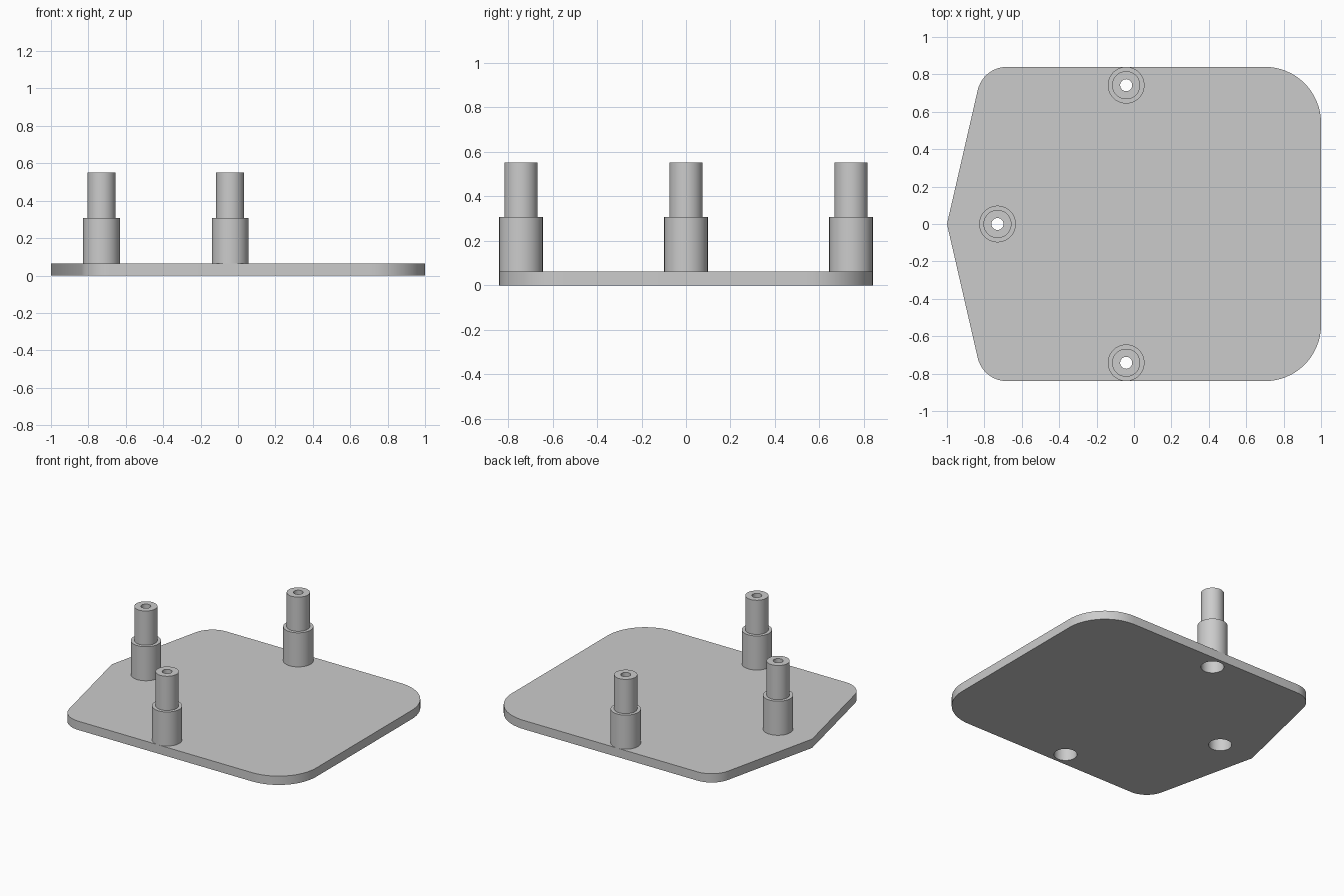
import bpy, bmesh, math
from mathutils import Vector

cube = bpy.data.objects.get("Cube")
if cube:
    bpy.data.objects.remove(cube, do_unlink=True)

grey = bpy.data.materials.new("grey plastic")
grey.use_nodes = True
colour = (0.6, 0.6, 0.6, 1)
grey.diffuse_color = colour
grey.node_tree.nodes["Principled BSDF"].inputs["Base Color"].default_value = colour

SIDES = 64
THICK = 0.063
SOCKET = 0.075
POSTS = {"front_post": (-0.042, -0.742), "back_post": (-0.042, 0.742), "right_post": (-0.73, 0)}


def finish(name, bm):
    bmesh.ops.recalc_face_normals(bm, faces=bm.faces)
    mesh = bpy.data.meshes.new(name)
    bm.to_mesh(mesh)
    bm.free()
    mesh.materials.append(grey)
    ob = bpy.data.objects.new(name, mesh)
    bpy.context.collection.objects.link(ob)
    bpy.ops.object.select_all(action="DESELECT")
    ob.select_set(True)
    bpy.context.view_layer.objects.active = ob
    bpy.ops.object.shade_smooth_by_angle(angle=math.radians(35))
    return ob


def fillet(before, corner, after, radius, steps=16):
    """Arc points that round one outline corner."""
    corner = Vector(corner)
    a = (Vector(before) - corner).normalized()
    b = (Vector(after) - corner).normalized()
    half = a.angle(b) / 2
    centre = corner + (a + b).normalized() * radius / math.sin(half)
    start = corner + a * radius / math.tan(half) - centre
    end = corner + b * radius / math.tan(half) - centre
    return [centre + start.slerp(end, i / steps).normalized() * radius for i in range(steps + 1)]


def circle(x, y, radius):
    angles = [2 * math.pi * i / SIDES for i in range(SIDES)]
    return [Vector((x + radius * math.cos(t), y + radius * math.sin(t))) for t in angles]


# Base plate: pointed right end, rounded corners, open sockets under the posts
tip, shoulder, corner = (-1, 0), (-0.807, 0.84), (1, 0.84)
half = fillet(tip, shoulder, corner, 0.16) + fillet(shoulder, corner, (1, 0), 0.3)
outline = [Vector(tip)] + half + [Vector((p.x, -p.y)) for p in reversed(half)]

bm = bmesh.new()
for loop in [outline] + [circle(x, y, SOCKET) for x, y in POSTS.values()]:
    verts = [bm.verts.new((p.x, p.y, 0)) for p in loop]
    for i, v in enumerate(verts):
        bm.edges.new((verts[i - 1], v))
bmesh.ops.triangle_fill(bm, edges=bm.edges[:], use_beauty=True)
top = bmesh.ops.extrude_face_region(bm, geom=bm.faces[:], use_keep_orig=True)["geom"]
bmesh.ops.translate(bm, vec=(0, 0, THICK), verts=[g for g in top if isinstance(g, bmesh.types.BMVert)])
finish("base_plate", bm)

# Stepped hollow posts: wide socket below, narrow hole through the tip
profile = [(SOCKET, THICK), (0.098, THICK), (0.098, 0.307), (0.075, 0.307),
           (0.075, 0.552), (0.032, 0.552), (0.032, 0.245), (SOCKET, 0.245)]
for name, (x, y) in POSTS.items():
    bm = bmesh.new()
    rings = [[bm.verts.new((p.x, p.y, z)) for p in circle(0, 0, r)] for r, z in profile]
    for k, ring in enumerate(rings):
        last = rings[k - 1]
        for i in range(SIDES):
            bm.faces.new((last[i - 1], last[i], ring[i], ring[i - 1]))
    finish(name, bm).location = (x, y, 0)
